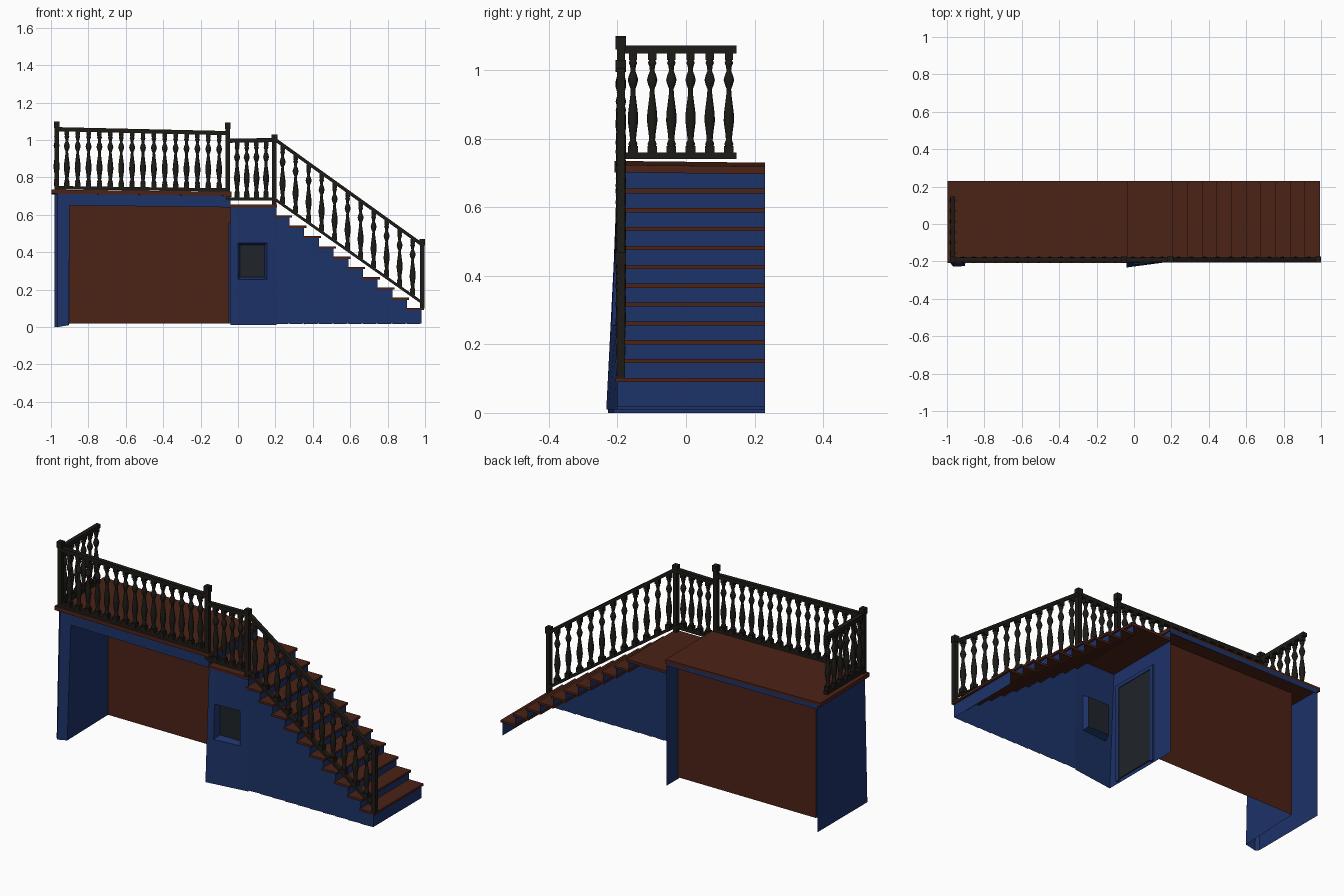
import bpy, bmesh, math
from mathutils import Vector, Matrix

if "Cube" in bpy.data.objects:
    bpy.data.objects.remove(bpy.data.objects["Cube"])


def mat(name, rgb):
    m = bpy.data.materials.new(name)
    m.diffuse_color = (*rgb, 1)
    m.use_nodes = True
    m.node_tree.nodes["Principled BSDF"].inputs["Base Color"].default_value = m.diffuse_color
    return m


BLUE = mat("blue_paint", (0.012, 0.032, 0.14))
BROWN = mat("brown_wood", (0.07, 0.016, 0.008))
BLACK = mat("black_wood", (0.012, 0.011, 0.008))
GLASS = mat("dark_glass", (0.014, 0.017, 0.022))


def finish(bm, name, material):
    me = bpy.data.meshes.new(name)
    bm.to_mesh(me)
    bm.free()
    me.materials.append(material)
    ob = bpy.data.objects.new(name, me)
    bpy.context.collection.objects.link(ob)
    return ob


def sheet(name, polys, material):
    """Thin skin made of separate polygons, welded together."""
    bm = bmesh.new()
    for p in polys:
        bm.faces.new([bm.verts.new(v) for v in p])
    bmesh.ops.remove_doubles(bm, verts=bm.verts, dist=0.0005)
    bmesh.ops.recalc_face_normals(bm, faces=bm.faces)
    return finish(bm, name, material)


def add_box(bm, x0, x1, y0, y1, z0, z1):
    m = Matrix.Translation(((x0 + x1) / 2, (y0 + y1) / 2, (z0 + z1) / 2))
    m = m @ Matrix.Diagonal((x1 - x0, y1 - y0, z1 - z0, 1))
    return bmesh.ops.create_cube(bm, size=1, matrix=m)["verts"]


def box(name, dims, material):
    bm = bmesh.new()
    add_box(bm, *dims)
    return finish(bm, name, material)


def add_bar(bm, a, b, w, h):
    """Rail with vertical ends between two points."""
    a, b = Vector(a), Vector(b)
    side = (b - a).cross(Vector((0, 0, 1))).normalized() * w / 2
    up = Vector((0, 0, h / 2))
    ends = [[bm.verts.new(p + s * side + t * up)
             for s, t in ((-1, -1), (1, -1), (1, 1), (-1, 1))] for p in (a, b)]
    faces = [bm.faces.new(ends[0]), bm.faces.new(ends[1][::-1])]
    for i in range(4):
        j = (i + 1) % 4
        faces.append(bm.faces.new((ends[0][i], ends[1][i], ends[1][j], ends[0][j])))
    bmesh.ops.recalc_face_normals(bm, faces=faces)


# radius, height fraction of the turned baluster
PROFILE = [(.010, .06), (.014, .09), (.009, .13), (.011, .2), (.016, .32), (.015, .4),
           (.008, .58), (.007, .64), (.012, .68), (.016, .73), (.012, .78),
           (.007, .82), (.009, .87), (.013, .9), (.008, .94)]


def add_baluster(bm, x, y, z0, z1, n=10):
    h = z1 - z0
    add_box(bm, x - .014, x + .014, y - .014, y + .014, z0 - .005, z0 + .07 * h)
    add_box(bm, x - .012, x + .012, y - .012, y + .012, z1 - .07 * h, z1 + .005)
    rings = [[bm.verts.new((x + r * math.cos(2 * math.pi * k / n),
                            y + r * math.sin(2 * math.pi * k / n), z0 + f * h))
              for k in range(n)] for r, f in PROFILE]
    for lo, hi in zip(rings, rings[1:]):
        for k in range(n):
            j = (k + 1) % n
            bm.faces.new((lo[k], lo[j], hi[j], hi[k])).smooth = True


def railing(name, a, b, low_a, low_b, count, first, last):
    """Top rail a-b, bottom rail at heights low_a/low_b, evenly spaced balusters."""
    a, b = Vector(a), Vector(b)
    bm = bmesh.new()
    add_bar(bm, a, b, .024, .022)
    add_bar(bm, (a.x, a.y, low_a), (b.x, b.y, low_b), .024, .018)
    for i in range(count):
        t = first + (last - first) * i / (count - 1)
        p = a.lerp(b, t)
        add_baluster(bm, p.x, p.y, low_a + (low_b - low_a) * t + .008, p.z - .01)
    finish(bm, name, BLACK)


def post(name, x, y, z0, z1):
    bm = bmesh.new()
    add_box(bm, x - .012, x + .012, y - .012, y + .012, z0, z1 - .03)
    add_box(bm, x - .015, x + .015, y - .015, y + .015, z1 - .035, z1)
    finish(bm, name, BLACK)


YF, YB = -.2, .23
XP = -.04                      # partition between porch and stairs
PITCH = .0785
STEP_X = [.205 + PITCH * i for i in range(11)]
STEP_Z = [.65 - .055 * i for i in range(11)]


def front(x, z):
    """Front wall point, flaring outwards at the foot near the partition."""
    flare = .033 * max(0, 1 - z / .65) * max(0, 1 - (x - XP) / .245)
    return (x, YF - flare, z)


# front wall with a window opening and stepped top edge
xs, zs = [XP, 0, .155, STEP_X[0]], [.01, .255, .45, .64]
walls = []
for i in range(3):
    for j in range(3):
        if (i, j) != (1, 1):
            walls.append([front(xs[a], zs[b]) for a, b in
                          ((i, j), (i + 1, j), (i + 1, j + 1), (i, j + 1))])
for i in range(10):
    x0, x1, zt = STEP_X[i], STEP_X[i + 1] - .008, STEP_Z[i + 1] - .01
    x0 = x0 if i == 0 else x0 - .008
    walls.append([front(x0, .015), front(x1, .018), front(x1, zt), front(x0, zt)])
# window reveal
corners = [(0, .255), (.155, .255), (.155, .45), (0, .45)]
inner = [(.012, -.178, .268), (.143, -.178, .268), (.143, -.178, .438), (.012, -.178, .438)]
for i in range(4):
    j = (i + 1) % 4
    walls.append([front(*corners[i]), front(*corners[j]), inner[j], inner[i]])
sheet("stair_front_wall", walls, BLUE)
sheet("window_pane", [inner], GLASS)

# partition with door
sheet("partition_wall", [[front(XP, .01), (XP, YB, .01), (XP, YB, .71), (XP, YF, .71),
                          front(XP, .64)]], BLUE)
box("door", (XP - .006, XP + .006, -.155, .085, .03, .54), GLASS)
bm = bmesh.new()
for d in ((-.175, -.155, .02, .56), (.085, .105, .02, .56), (-.155, .085, .54, .56)):
    add_box(bm, XP - .01, XP + .01, *d)
finish(bm, "door_frame", BLUE)

# treads and risers
bm = bmesh.new()
add_box(bm, XP, STEP_X[0] + .004, YF - .006, YB, .64, .655)
for i in range(1, 11):
    add_box(bm, STEP_X[i - 1] - .012, STEP_X[i] + .004, YF - .006, YB,
            STEP_Z[i] - .01, STEP_Z[i] + .002)
finish(bm, "stair_treads", BROWN)
sheet("stair_risers", [[(x - .008, YF, z0), (x - .008, YB, z0), (x - .008, YB, z1), (x - .008, YF, z1)]
      for x, z0, z1 in ((STEP_X[i], STEP_Z[i + 1] if i < 10 else .018, STEP_Z[i] - .01)
                        for i in range(11))], BLUE)

# left porch pillar: outer skin, flared front, inner skin
XL, XI, YP = -.98, -.9, .13
T = .715
sheet("left_wall", [
    [(XL, -.212, 0), (XL, YB, 0), (XL, YB, T), (XL, YF + .01, T)],
    [(XL, -.212, 0), (XL + .015, -.228, 0), (XL + .015, YF, T), (XL, YF + .01, T)],
    [(XL + .015, -.228, 0), (XI - .005, -.225, .01), (XI, YF, .65), (XI, YF, T), (XL + .015, YF, T)],
    [(XI - .005, -.225, .01), (XI, YP, .02), (XI, YP, .65), (XI, YF, .65)]], BLUE)

# porch back panel, fascia boards, platform deck
sheet("porch_back_panel", [[(XI, YP, .02), (XP, YP, .02), (XP, YP, .71), (XI, YP, .71)]], BROWN)
sheet("platform_fascia", [
    [(XI, YF, .65), (XP, YF, .64), (XP, YF, .71), (XI, YF, T)],
    [(XL, YB, .69), (XP, YB, .685), (XP, YB, .71), (XL, YB, T)]], BLUE)
sheet("porch_ceiling", [[(XI, YF, .65), (XP, YF, .645), (XP, YP, .645), (XI, YP, .65)]], BROWN)
bm = bmesh.new()
for v in add_box(bm, -.997, -.035, YF - .008, YB, .708, .73):
    v.co.z -= .012 * (v.co.x + 1) + .012 * (v.co.y - YF) - .005
finish(bm, "platform_deck", BROWN)

# railings
YR = -.19
railing("platform_railing", (-.97, YR, 1.058), (-.055, YR, 1.037), .745, .733, 15, .06, .95)
railing("side_railing", (-.97, YR, 1.06), (-.97, .147, 1.06), .75, .75, 6, .105, .935)
railing("landing_railing", (-.055, YR, .996), (.195, YR, 1.0), .685, .685, 4, .2, .82)
railing("stair_railing", (.195, YR, 1.005), (.985, YR, .44), .685, .13, 11, .055, .935)
post("corner_post", -.97, YR, .72, 1.1)
post("middle_post", -.055, YR, .68, 1.095)
post("landing_post", .195, YR, .655, 1.03)
post("foot_post", .985, YR, .1, .47)
